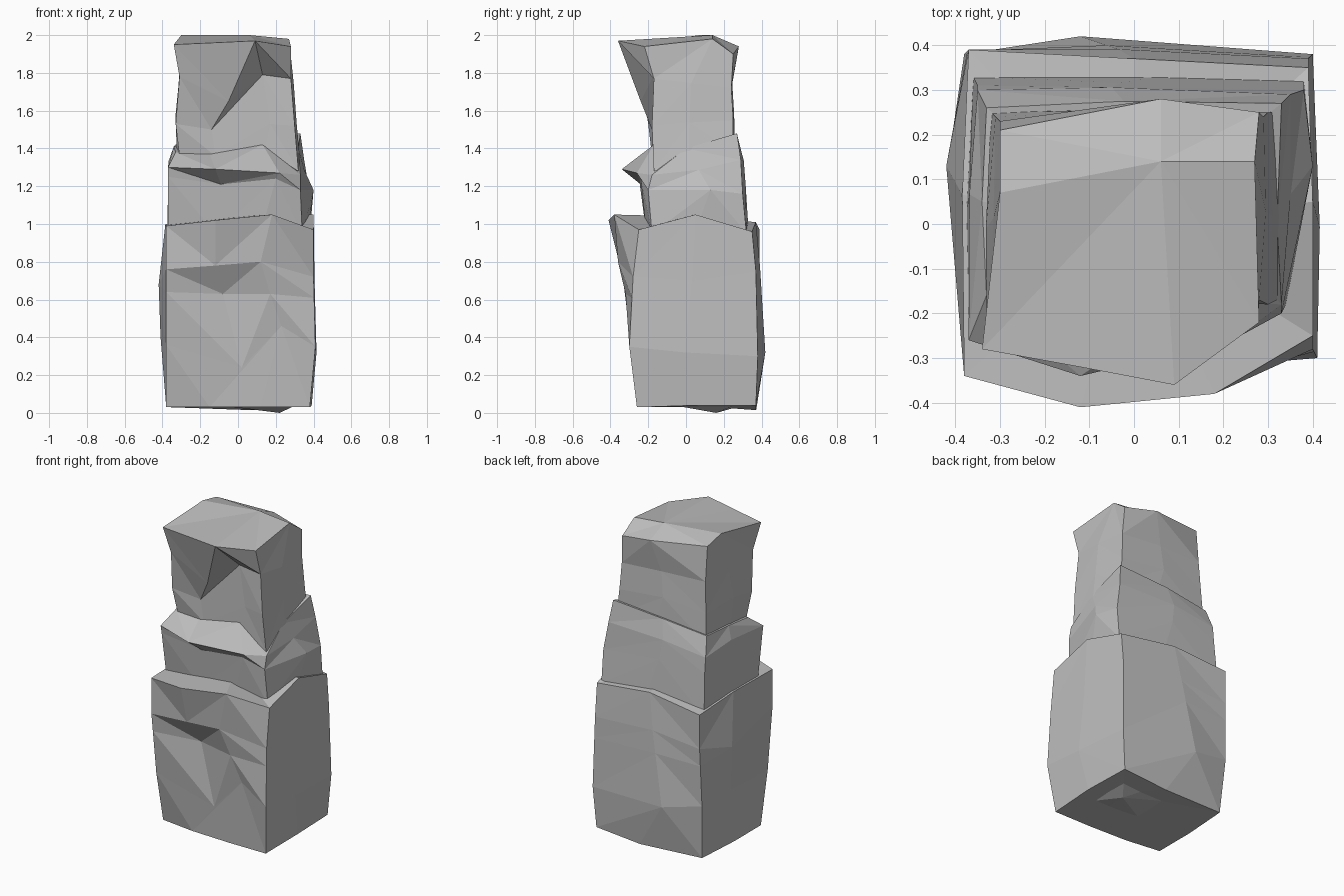
import bpy
import bmesh
import random
from mathutils import Vector

random.seed(4)

default_cube = bpy.data.objects.get("Cube")
if default_cube:
    bpy.data.objects.remove(default_cube, do_unlink=True)

# Single stone colour
stone = bpy.data.materials.new("grey_stone")
stone.use_nodes = True
stone.diffuse_color = (0.52, 0.52, 0.52, 1)
stone.node_tree.nodes["Principled BSDF"].inputs["Base Color"].default_value = stone.diffuse_color


def point(values):
    """Turn hundredths of a unit into a vector."""
    return Vector(values) / 100


def ring(front_l, brow_l, brow_r, front_r, back_r, back_l,
         right=None, back=None, left=None):
    """Closed row of nine points; missing side middles are chipped midpoints."""
    corners = [point(p) for p in (front_l, brow_l, brow_r, front_r, back_r, back_l)]
    a, b, c, d, e, f = corners

    def middle(given, start, end, outward):
        if given:
            return point(given)
        chip = Vector((0, 0, random.uniform(-.04, .04)))
        return start.lerp(end, random.uniform(.4, .6)) + outward * .01 + chip

    return [a, b, c, d,
            middle(right, d, e, Vector((1, 0, 0))), e,
            middle(back, e, f, Vector((0, 1, 0))), f,
            middle(left, f, a, Vector((-1, 0, 0)))]


def between(low, high, amount, brow_l, brow_r):
    """Blend two rows, moving the two inner front points."""
    row = [a.lerp(b, amount) for a, b in zip(low, high)]
    row[1], row[2] = point(brow_l), point(brow_r)
    return row


def shrunk(row, centre, amount):
    """Row pulled towards a centre, for a stepped end."""
    return [p.lerp(point(centre), amount) for p in row]


def stone_block(name, rows, bottom, top):
    """Skin the rows with flat triangles and close both ends with fans."""
    mesh = bpy.data.meshes.new(name)
    bm = bmesh.new()
    grid = [[bm.verts.new(p) for p in row] for row in rows]
    count = len(grid[0])
    for low, high in zip(grid, grid[1:]):
        for i in range(count):
            j = (i + 1) % count
            if i % 2:
                bm.faces.new((low[i], low[j], high[j]))
                bm.faces.new((low[i], high[j], high[i]))
            else:
                bm.faces.new((low[i], low[j], high[i]))
                bm.faces.new((low[j], high[j], high[i]))
    for row, centre in ((grid[0], bottom), (grid[-1], top)):
        hub = bm.verts.new(point(centre))
        for i in range(count):
            bm.faces.new((row[i], row[(i + 1) % count], hub))
    bmesh.ops.recalc_face_normals(bm, faces=bm.faces)
    bm.to_mesh(mesh)
    bm.free()
    mesh.materials.append(stone)
    block = bpy.data.objects.new(name, mesh)
    bpy.context.collection.objects.link(block)


# Tall base block with a chipped overhang on its front
foot = ring((-38, -22, 3), (-15, -25, 3), (12, -26, 3), (38, -26, 3),
            (38, 37, 4), (-36, 35, 3), right=(39, 5, 4), left=(-38, 5, 3))
belly = ring((-38, -29, 36), (2, -27, 24), (23, -29, 46), (41, -30, 35),
             (40, 38, 30), (-38, 38, 38), back=(-12, 42, 32), left=(-41, 13, 40))
overhang = ring((-38, -34, 76), (-12, -35, 78), (12, -36, 80), (40, -28, 72),
                (39, 37, 75), (-37, 39, 75), left=(-42, 13, 68))
shoulder = ring((-38, -34, 99), (-12, -41, 102), (18, -38, 105), (40, -25, 97),
                (39, 35, 96), (-37, 39, 97), right=(40, 5, 105), back=(0, 37, 101))
recess = between(belly, overhang, .7, brow_l=(-8, -26, 63), brow_r=(17, -32, 63))
stone_block("base_block",
            [shrunk(foot, (22, 16, 3), .6), foot, belly, recess, overhang, shoulder],
            (22, 16, 0), (0, 0, 104))

# Middle block with a projecting ledge
seat = ring((-37, -20, 95), (-12, -21, 95), (12, -21, 95), (34, -18, 95),
            (38, 32, 95), (-36, 33, 93))
waist = ring((-37, -25, 125), (-9, -24, 121), (20, -24, 124), (33, -20, 118),
             (38, 30, 116), (-35, 31, 120), right=(40, 13, 118))
ledge = ring((-37, -26, 130), (-12, -34, 129), (22, -26, 127), (33, -18, 126),
             (35, 29, 134), (-35, 30, 130))
neck = ring((-33, -16, 138), (-15, -18, 137), (13, -17, 142), (30, -15, 130),
            (33, 27, 148), (-33, 26, 142), right=(32, 0, 140), left=(-34, 5, 141))
stone_block("middle_block", [seat, waist, ledge, neck], (0, 0, 95), (0, 0, 140))

# Top block: ridged front leaning out to a heavy brow
chin = ring((-31, -17, 136), (-12, -18, 136), (14, -17, 139), (32, -17, 128),
            (32, 25, 138), (-32, 25, 136))
cheek = ring((-33, -20, 153), (-14, -18, 150), (17, -17, 153), (30, -18, 152),
             (30, 25, 155), (-31, 24, 155))
temple = ring((-31, -24, 178), (-5, -24, 165), (13, -17, 179), (28, -17, 177),
              (29, 24, 172), (-30, 23, 175))
brow = ring((-34, -28, 195), (-12, -32, 196), (9, -36, 197), (28, -22, 194),
            (28, 25, 190), (-30, 21, 197),
            right=(27, 14, 198), back=(6, 28, 194), left=(-30, 7, 200))
stone_block("top_block", [chin, cheek, temple, brow], (0, 0, 136), (6, 14, 200))
